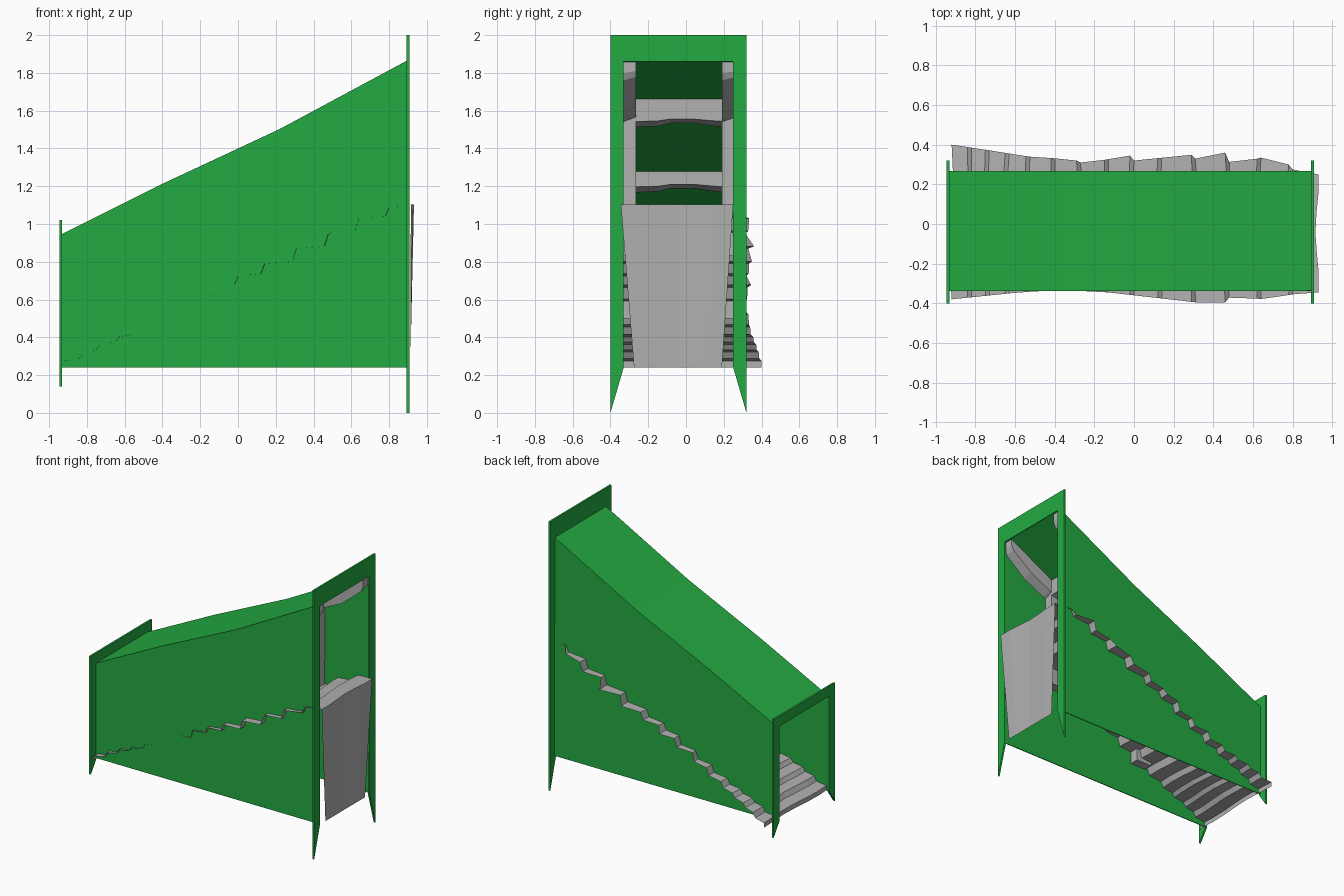
import bpy, bmesh, math

cube = bpy.data.objects.get("Cube")
if cube:
    bpy.data.objects.remove(cube)


def material(name, colour):
    m = bpy.data.materials.new(name)
    m.use_nodes = True
    m.diffuse_color = (*colour, 1)
    m.node_tree.nodes["Principled BSDF"].inputs["Base Color"].default_value = (*colour, 1)
    return m


GREEN = material("green", (0.017, 0.4, 0.053))
GREY = material("stone grey", (0.44, 0.44, 0.44))


def lerp(table, x):
    """Read a value off a short piecewise-linear table."""
    for (x0, v0), (x1, v1) in zip(table, table[1:]):
        if x <= x1:
            return v0 + (v1 - v0) * max(0, x - x0) / (x1 - x0)
    return table[-1][1]


def skin(name, rows, mat, closed=True):
    """Bridge rows of points; closed rows make a capped solid."""
    bm = bmesh.new()
    vs = [[bm.verts.new(p) for p in row] for row in rows]
    n = len(rows[0])
    for a, b in zip(vs, vs[1:]):
        for i in range(n if closed else n - 1):
            j = (i + 1) % n
            bm.faces.new((a[i], b[i], b[j], a[j]))
    if closed:
        bm.faces.new(vs[0])
        bm.faces.new(vs[-1])
        bmesh.ops.recalc_face_normals(bm, faces=bm.faces)
    me = bpy.data.meshes.new(name)
    bm.to_mesh(me)
    bm.free()
    ob = bpy.data.objects.new(name, me)
    bpy.context.collection.objects.link(ob)
    me.materials.append(mat)
    return ob


# Sloping roof line shared by the tunnel, rails and arches
ROOF = [(-0.935, 0.943), (-0.38, 1.22), (0.22, 1.5), (0.9, 1.865)]
FLOOR = 0.24

# Tunnel: two walls and a roof, open below and at both ends
rows = [[(x, -0.335, FLOOR), (x, -0.335, z), (x, 0.265, z), (x, 0.265, FLOOR)] for x, z in ROOF]
tunnel = skin("tunnel_shell", rows, GREEN, closed=False)
solid = tunnel.modifiers.new("thickness", "SOLIDIFY")
solid.thickness = 0.006
solid.offset = 0


# End frames with pointed feet
def frame(name, x, foot, top, inner_top):
    outline = [(-0.4, foot), (-0.4, top), (0.32, top), (0.32, foot),
               (0.25, FLOOR), (0.25, inner_top), (-0.33, inner_top), (-0.33, FLOOR)]
    skin(name, [[(x + d, y, z) for y, z in outline] for d in (-0.007, 0.007)], GREEN)


frame("upper_frame", 0.9, 0.0, 2.0, 1.86)
frame("lower_frame", -0.938, 0.14, 1.02, 0.945)

# Stairs: a folded sheet whose worn edges poke through the walls
LEFT = [(-0.92, 0.4), (-0.72, 0.37), (-0.53, 0.34), (-0.3, 0.325), (-0.26, 0.305), (-0.02, 0.345),
        (0, 0.32), (0.3, 0.35), (0.32, 0.31), (0.46, 0.36), (0.49, 0.29), (0.64, 0.335),
        (0.78, 0.3), (0.8, 0.275), (0.93, 0.25)]
RIGHT = [(-0.92, -0.38), (-0.6, -0.347), (-0.45, -0.336), (-0.3, -0.336), (-0.13, -0.345),
         (0.31, -0.395), (0.46, -0.395), (0.49, -0.36), (0.65, -0.38), (0.8, -0.355), (0.93, -0.345)]
STEPS = [(-0.92, 0.275), (-0.82, 0.322), (-0.73, 0.363), (-0.63, 0.403), (-0.525, 0.455),
         (-0.4, 0.52), (-0.27, 0.59), (-0.13, 0.665), (0, 0.725), (0.14, 0.79),
         (0.31, 0.87), (0.48, 0.95), (0.64, 1.03), (0.8, 1.09), (0.95, 1.11)]
COLUMNS = 6


def stair_row(x, z, right, left, wobble):
    row = []
    for i in range(COLUMNS + 1):
        t = i / COLUMNS
        wave = wobble * math.sin(math.pi * t) * math.sin(5 * t + 9 * x)
        row.append((x + wave, right + (left - right) * t, z))
    return row


profile = [(-0.92, FLOOR)]
for (x, z), (next_x, _) in zip(STEPS, STEPS[1:]):
    profile += [(x, z), (next_x - 0.02, z + 0.012)]
rows = [stair_row(x, z, lerp(RIGHT, x), lerp(LEFT, x), 0.015) for x, z in profile]
rows.append(stair_row(0.912, FLOOR, -0.275, 0.19, 0))
skin("stairs", rows, GREY, closed=False)

# Rails under both roof edges
DEPTH = [(-0.85, 0.06), (-0.38, 0.07), (0.15, 0.08), (0.4, 0.09), (0.55, 0.125),
         (0.72, 0.135), (0.88, 0.09), (0.895, 0.06)]
SIDES = {"right": (-0.334, -0.265), "left": (0.19, 0.264)}
for side, (y0, y1) in SIDES.items():
    rows = []
    for x, depth in DEPTH:
        z = lerp(ROOF, x) - 0.004
        rows.append([(x, y0, z), (x, y1, z), (x, y1, z - depth * 0.8), (x, y0, z - depth)])
    skin(side + "_rail", rows, GREY)

# Two inner arches, each a pair of posts and a curved crossbeam
for name, x0, x1, base, thick in (("upper", 0.41, 0.53, 0.83, 0.12), ("lower", -0.38, -0.25, 0.5, 0.08)):
    z0, z1 = lerp(ROOF, x0) - 0.004, lerp(ROOF, x1) - 0.004
    for side, (y0, y1) in SIDES.items():
        rows = [[(x0, y, base), (x1, y, base), (x1, y, z1), (x0, y, z0)] for y in (y0, y1)]
        skin(f"{name}_{side}_post", rows, GREY)
    rows = []
    for y, lift in ((-0.27, 0), (-0.15, 0.005), (-0.08, 0.022), (0.04, 0.022), (0.12, 0.01), (0.2, 0)):
        rows.append([(x0, y, z0), (x1, y, z1), (x1, y, z1 - thick + lift * 0.6),
                     (x0, y, z1 - thick - 0.03 + lift)])
    skin(name + "_crossbeam", rows, GREY)
